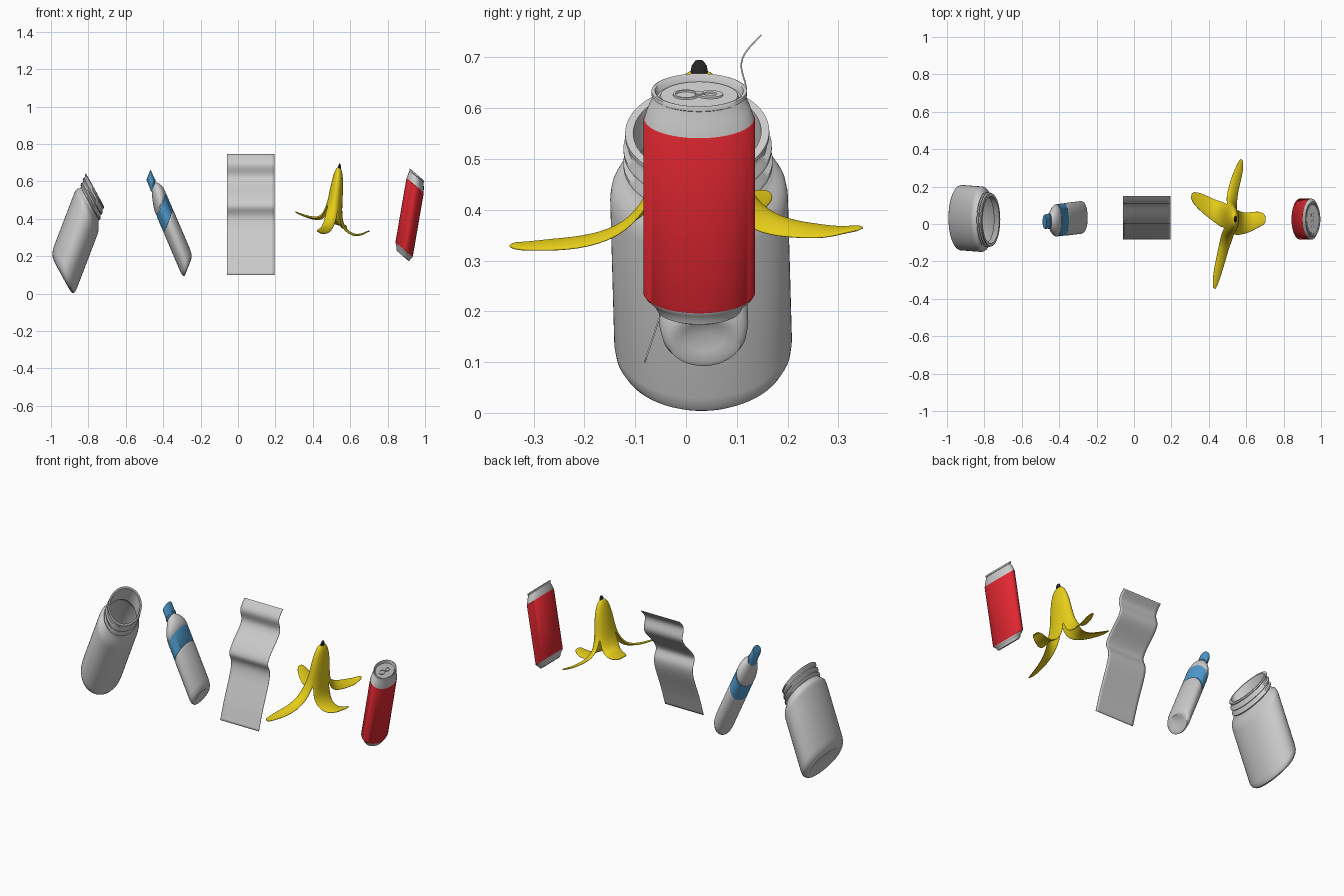
import bpy, bmesh
from math import sin, cos, pi, radians
from mathutils import Matrix, Vector

if "Cube" in bpy.data.objects:
    bpy.data.objects.remove(bpy.data.objects["Cube"])


def material(name, rgb):
    m = bpy.data.materials.new(name)
    m.diffuse_color = (*rgb, 1)
    m.use_nodes = True
    m.node_tree.nodes["Principled BSDF"].inputs["Base Color"].default_value = m.diffuse_color
    return m


RED = material("red", (0.75, 0.02, 0.03))
BLUE = material("blue", (0.08, 0.33, 0.62))
YELLOW = material("yellow", (0.80, 0.62, 0.01))
BLACK = material("black", (0.02, 0.02, 0.02))


def finish(name, bm, mat=None, angle=40):
    me = bpy.data.meshes.new(name)
    bm.to_mesh(me)
    bm.free()
    ob = bpy.data.objects.new(name, me)
    bpy.context.collection.objects.link(ob)
    if mat:
        me.materials.append(mat)
    bpy.ops.object.select_all(action='DESELECT')
    ob.select_set(True)
    bpy.context.view_layer.objects.active = ob
    bpy.ops.object.shade_smooth_by_angle(angle=radians(angle))
    return ob


def frame(base, top, squash):
    """Matrix from an upright local frame to the leaning, x-squashed world one; also the axis length."""
    d = Vector(top) - Vector(base)
    d.x /= squash
    rot = Vector((0, 0, 1)).rotation_difference(d).to_matrix().to_4x4()
    return Matrix.Translation(base) @ Matrix.Diagonal((squash, 1, 1, 1)) @ rot, d.length


def lathe(name, profile, fr, mat=None, offset=(0, 0, 0), stretch=1, steps=64):
    """Revolve (radius, height fraction) points; radius 0 closes with a pole."""
    mtx, length = fr
    bm = bmesh.new()
    rings = []
    for r, h in profile:
        n = 1 if r == 0 else steps
        rings.append([bm.verts.new(mtx @ (Vector(offset) + Vector((
            r * cos(2 * pi * i / steps), stretch * r * sin(2 * pi * i / steps), h * length))))
            for i in range(n)])
    for a, b in zip(rings, rings[1:]):
        for i in range(steps):
            j = (i + 1) % steps
            quad = [a[i % len(a)], a[j % len(a)], b[j % len(b)], b[i % len(b)]]
            bm.faces.new(list(dict.fromkeys(quad)))
    return finish(name, bm, mat)


# open glass jar with threaded neck
jar = frame((-0.94, 0.035, 0.095), (-0.765, 0.022, 0.553), 0.458)
lathe("jar", [(0, .02), (.10, .015), (.13, 0), (.148, .008), (.163, .03), (.172, .06), (.175, .10),
              (.175, .72), (.172, .755), (.164, .785), (.15, .81), (.14, .83), (.137, .845),
              (.147, .86), (.147, .875), (.137, .89), (.137, .91), (.146, .92), (.146, .935),
              (.137, .95), (.137, .975), (.142, .985), (.142, 1), (.126, 1), (.126, .84),
              (.15, .79), (.166, .73), (.167, .10), (.155, .05), (.13, .03), (0, .035)], jar)

# water bottle, label and cap
bottle = frame((-0.267, 0.037, 0.142), (-0.479, 0.012, 0.636), 0.41)
lathe("bottle", [(0, .03), (.04, .015), (.06, 0), (.074, .008), (.083, .03), (.0875, .07),
                 (.0875, .47), (.086, .485), (.083, .495), (.083, .675), (.087, .69), (.085, .725),
                 (.078, .765), (.065, .805), (.05, .84), (.038, .86), (.034, .87), (.034, .9)], bottle)
lathe("bottle_label", [(.083, .495), (.0865, .497), (.0865, .673), (.083, .675)], bottle, BLUE)
lathe("bottle_cap", [(.034, .872), (.042, .872), (.042, .89), (.039, .895), (.039, .98),
                     (.036, .998), (0, 1)], bottle, BLUE)

# drinks can with label, lid and pull tab
can = frame((0.882, 0.026, 0.20), (0.957, 0.026, 0.636), 0.45)
lathe("can_bottom", [(0, .06), (.04, .05), (.065, .02), (.074, 0), (.082, .008), (.088, .035),
                     (.10, .06), (.107, .075), (.109, .085)], can)
lathe("can_label", [(.107, .077), (.11, .085), (.11, .865), (.107, .873)], can, RED)
lathe("can_top", [(.109, .86), (.107, .88), (.099, .93), (.091, .965), (.09, .975), (.094, .98),
                  (.094, .997), (.091, 1), (.087, .997), (.083, .965), (.078, .965), (.076, .975),
                  (0, .975)], can)
for name, r, hole, y, stretch in (("can_tab", .019, .010, .022, 1.3), ("can_opening", .023, .019, -.026, 1.1)):
    lathe(name, [(hole, .974), (hole, .983), (r, .983), (r, .974)], can, None, (0, y, 0), stretch, 32)
lathe("can_rivet", [(.008, .974), (.008, .988), (0, .99)], can, None, (0, 0, 0), 1, 24)

# crumpled foil sheet
wave = [(-.083, .10), (-.066, .15), (-.05, .20), (-.018, .28), (.012, .35), (.024, .40), (.018, .43),
        (.002, .455), (.002, .48), (.03, .52), (.07, .56), (.105, .595), (.12, .625),
        (.116, .65), (.105, .68), (.11, .705), (.13, .728), (.147, .745)]
bm = bmesh.new()
rows = [[bm.verts.new((-.06 + .255 * i / 4, y, z)) for i in range(5)] for y, z in wave]
for a, b in zip(rows, rows[1:]):
    for i in range(4):
        bm.faces.new((a[i], a[i + 1], b[i + 1], b[i]))
sheet = finish("foil_sheet", bm)
sub = sheet.modifiers.new("smooth", 'SUBSURF')
sub.levels = sub.render_levels = 2
sub.boundary_smooth = 'PRESERVE_CORNERS'
sheet.modifiers.new("thickness", 'SOLIDIFY').thickness = 0.003

# banana peel: four sectors joined at the top that fold outward into flaps
tilt = Matrix.Rotation(radians(15), 4, 'Y')
peel_mtx = Matrix.Translation((0.545, 0.026, 0.695)) @ Matrix.Diagonal((.46, 1, 1, 1)) @ tilt
body = [(.014, -.022), (.034, -.032), (.052, -.06), (.068, -.11), (.079, -.17), (.088, -.23)]
flaps = [(-15, 0, .43, -.325, -.258), (75, 64, .355, -.315, -.30),
         (165, 164, .45, -.36, -.379), (255, 248, .40, -.385, -.413)]
N = 6
bm = bmesh.new()
for start, end, reach, mid_z, tip_z in flaps:
    spine = [(r, z, .707 * r, .293 * r, 0) for r, z in body]
    spine += [(.108, -.285, .072, .02, .2),
              (.155, (mid_z - .285) / 2 - .012, .062, .014, .4),
              (.155 + (reach - .155) * .35, mid_z, .056, .009, .7),
              (.155 + (reach - .155) * .7, (mid_z + tip_z) / 2 - .003, .045, .006, 1),
              (reach - .02, tip_z, .03, .003, 1), (reach, tip_z, .012, .001, 1)]
    rows = []
    for k, (r, z, w, dep, f) in enumerate(spine):
        a, b = spine[max(k - 1, 0)], spine[min(k + 1, len(spine) - 1)]
        t = Vector((b[0] - a[0], b[1] - a[1])).normalized()
        n = Vector((1, 0)) if k < len(body) else Vector((-t.y, t.x))
        ang = radians(start + (end - start) * f)
        row = []
        for i in range(N + 1):
            phi = (i / N - .5) * pi / 2
            side = w * sin(phi) / sin(pi / 4)
            drop = dep * (1 - cos(phi)) / (1 - cos(pi / 4))
            rad, h = r - n.x * drop, z - n.y * drop
            row.append(bm.verts.new(peel_mtx @ Vector((
                rad * cos(ang) - side * sin(ang), rad * sin(ang) + side * cos(ang), h))))
        rows.append(row)
    for a, b in zip(rows, rows[1:]):
        for i in range(N):
            bm.faces.new((a[i], b[i], b[i + 1], a[i + 1]))
bmesh.ops.remove_doubles(bm, verts=bm.verts, dist=0.0008)
peel = finish("banana_peel", bm, YELLOW, 80)
mod = peel.modifiers.new("thickness", 'SOLIDIFY')
mod.thickness = 0.006
sub = peel.modifiers.new("smooth", 'SUBSURF')
sub.levels = sub.render_levels = 2

# dark stem tip of the banana
lathe("banana_tip", [(.012, -.04), (.017, -.024), (.015, -.012), (.008, -.002), (0, 0)],
      (peel_mtx, 1), BLACK, steps=24)
